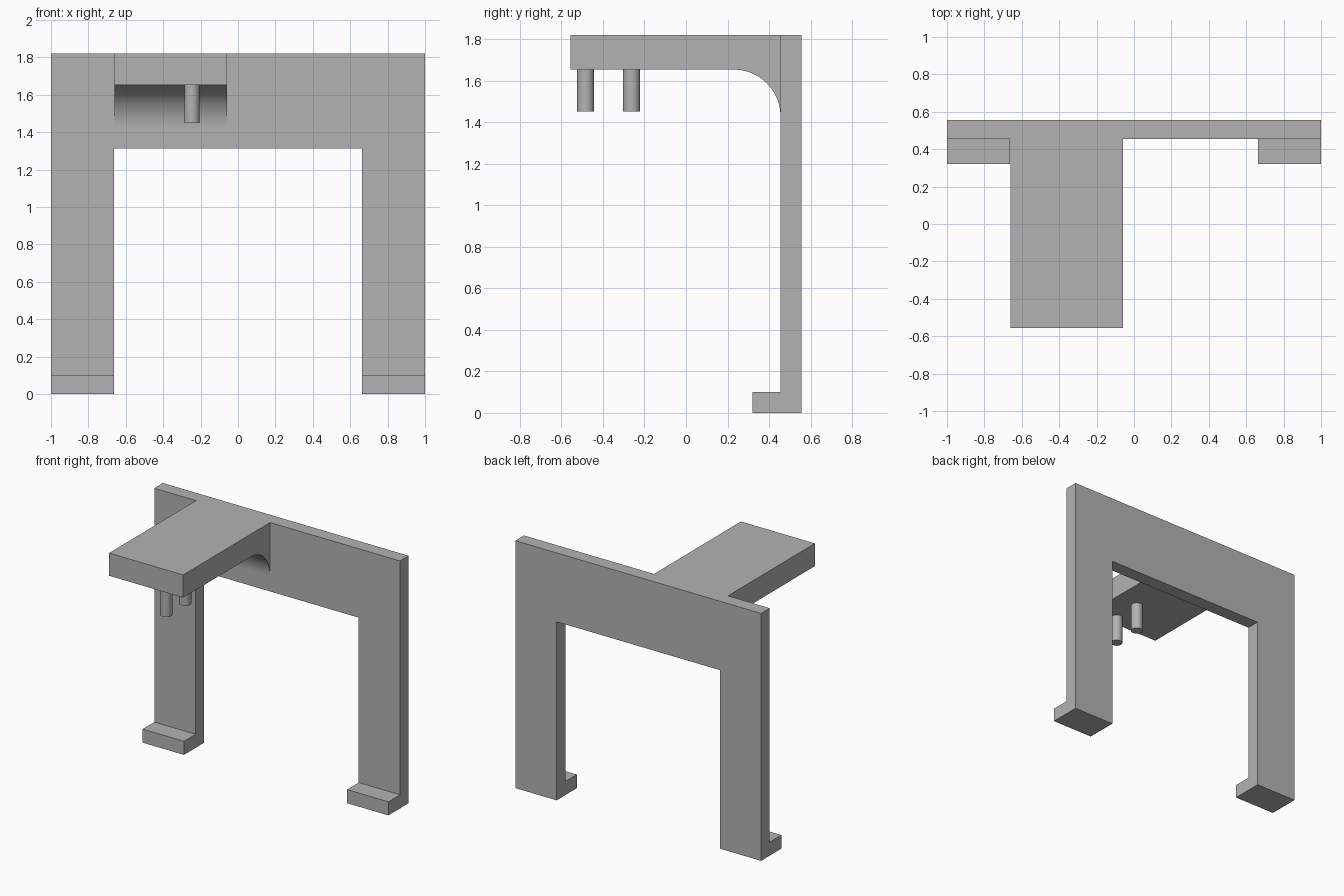
import bpy
import bmesh
import math
from mathutils import Vector

default = bpy.data.objects.get("Cube")
if default:
    bpy.data.objects.remove(default, do_unlink=True)

grey = bpy.data.materials.new("plain grey")
grey.use_nodes = True
COLOUR = (0.45, 0.45, 0.45, 1)
grey.diffuse_color = COLOUR
grey.node_tree.nodes["Principled BSDF"].inputs["Base Color"].default_value = COLOUR

# Main dimensions
TOP, BEAM_Z, ARM_Z = 1.82, 1.313, 1.653
INNER = 0.664
BACK, FACE, FOOT = 0.555, 0.455, 0.32
FILLET = 0.225


def finish(bm, name):
    bmesh.ops.recalc_face_normals(bm, faces=bm.faces)
    mesh = bpy.data.meshes.new(name)
    bm.to_mesh(mesh)
    bm.free()
    mesh.materials.append(grey)
    obj = bpy.data.objects.new(name, mesh)
    bpy.context.collection.objects.link(obj)
    return obj


def smooth(obj):
    bpy.ops.object.select_all(action="DESELECT")
    obj.select_set(True)
    bpy.context.view_layer.objects.active = obj
    bpy.ops.object.shade_smooth_by_angle(angle=math.radians(30))


def prism(name, points, offset):
    """Extrude a closed outline along an offset."""
    bm = bmesh.new()
    face = bm.faces.new([bm.verts.new(p) for p in points])
    extruded = bmesh.ops.extrude_face_region(bm, geom=[face], use_keep_orig=True)
    verts = [g for g in extruded["geom"] if isinstance(g, bmesh.types.BMVert)]
    bmesh.ops.translate(bm, verts=verts, vec=Vector(offset))
    return finish(bm, name)


# Upright frame: two legs joined by a deep top beam
outline = [(-1, 0), (-INNER, 0), (-INNER, BEAM_Z), (INNER, BEAM_Z),
           (INNER, 0), (1, 0), (1, TOP), (-1, TOP)]
prism("frame", [(x, FACE, z) for x, z in outline], (0, BACK - FACE, 0))

# Forward feet
foot = [(FOOT, 0), (FACE, 0), (FACE, 0.1), (FOOT, 0.1)]
for name, x in (("right_foot", -1), ("left_foot", INNER)):
    prism(name, [(x, y, z) for y, z in foot], (1 - INNER, 0, 0))

# Overhanging arm with a rounded inner corner
profile = [(FACE, TOP), (-BACK, TOP), (-BACK, ARM_Z)]
for i in range(25):
    a = math.pi / 2 * (1 - i / 24)
    profile.append((FACE - FILLET + FILLET * math.cos(a),
                    ARM_Z - FILLET + FILLET * math.sin(a)))
smooth(prism("arm", [(-0.66, y, z) for y, z in profile], (0.602, 0, 0)))

# Pegs under the arm
PEG_Z = 1.45
for name, y in (("front_peg", -0.483), ("rear_peg", -0.262)):
    bm = bmesh.new()
    bmesh.ops.create_cone(bm, cap_ends=True, segments=32, radius1=0.041,
                          radius2=0.041, depth=ARM_Z - PEG_Z)
    bmesh.ops.translate(bm, verts=bm.verts,
                        vec=Vector((-0.246, y, (ARM_Z + PEG_Z) / 2)))
    smooth(finish(bm, name))
